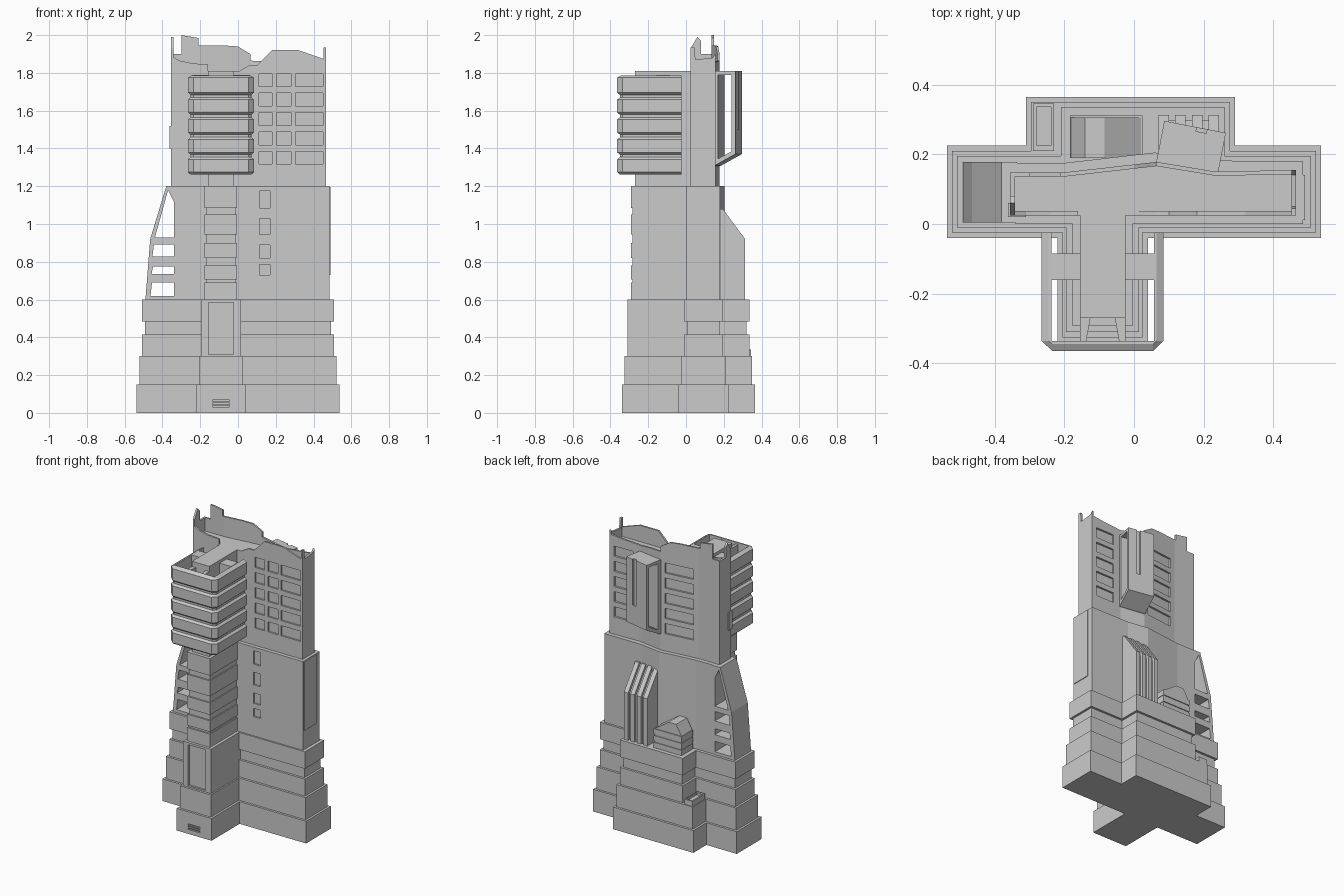
import bpy, bmesh, math
from mathutils import Matrix

if "Cube" in bpy.data.objects:
    bpy.data.objects.remove(bpy.data.objects["Cube"])


def loft(name, rings):
    """Closed solid through rings of 3D points."""
    bm = bmesh.new()
    vs = [[bm.verts.new(p) for p in r] for r in rings]
    n = len(vs[0])
    for a, b in zip(vs, vs[1:]):
        for i in range(n):
            j = (i + 1) % n
            bm.faces.new((a[i], a[j], b[j], b[i]))
    bm.faces.new(vs[0][::-1])
    bm.faces.new(vs[-1])
    bmesh.ops.recalc_face_normals(bm, faces=bm.faces)
    me = bpy.data.meshes.new(name)
    bm.to_mesh(me)
    bm.free()
    ob = bpy.data.objects.new(name, me)
    bpy.context.collection.objects.link(ob)
    return ob


def prism(name, pts, lo, hi, axis='z'):
    put = {'z': lambda u, v, w: (u, v, w), 'y': lambda u, v, w: (u, w, v),
           'x': lambda u, v, w: (w, u, v)}[axis]
    return loft(name, [[put(u, v, w) for u, v in pts] for w in (lo, hi)])


def box(name, x0, x1, y0, y1, z0, z1):
    return prism(name, [(x0, y0), (x1, y0), (x1, y1), (x0, y1)], z0, z1)


def cut(target, cutters):
    """Subtract all cutters, then remove them."""
    bpy.context.view_layer.objects.active = target
    for c in cutters:
        c.hide_render = True
        m = target.modifiers.new("cut", 'BOOLEAN')
        m.operation, m.solver, m.object = 'DIFFERENCE', 'EXACT', c
        bpy.ops.object.modifier_apply(modifier=m.name)
        bpy.data.objects.remove(c)


# stepped cross-shaped base
def cross(d, back_left):
    return [(-.537 + d, -.04 + d), (-.22 + d, -.04 + d), (-.22 + d, -.34 + d),
            (.04 - d, -.34 + d), (.04 - d, -.04 + d), (.537 - d, -.04 + d),
            (.537 - d, .225 - d), (.29 - d, .225 - d), (.29 - d, .365 - d),
            (back_left + d, .365 - d), (back_left + d, .225 - d), (-.537 + d, .225 - d)]


base = prism("base_tier", cross(0, -.31), 0, .15)
cut(base, [box("c", -.135, -.045, -.4, -.332, z, z + .008) for z in (.03, .045, .06)])
prism("second_tier", cross(.015, -.31), .15, .30)
for d, z0, z1 in ((.03, .30, .415), (.045, .415, .485), (.03, .485, .60)):
    p = cross(d, -.24)
    prism("upper_tier", p[:2] + p[4:], z0, z1)

# front stem with door panel
stem = box("stem_base", -.195, .015, -.31, .02, .30, .60)
cut(stem, [box("c", -.155, -.025, -.4, -.298, .31, .585)])
box("stem_core", -.155, -.025, -.27, .05, .60, 1.81)
box("stem_shaft", -.168, -.012, -.282, .02, .60, 1.19)
for z0, z1 in ((.705, .78), (.82, .90), (.945, 1.05), (1.085, 1.20)):
    box("stem_band", -.177, -.005, -.292, .01, z0, z1)
box("stem_foot", -.177, -.005, -.292, .01, .60, .69)

# middle body with bent rear wall
mid = prism("middle_body", [(-.34, 0), (.485, 0), (.485, .18), (.2, .182), (.06, .205),
                            (-.2, .175), (-.34, .175)], .60, 1.20)
cut(mid, [box("c", .115, .17, -.05, .01, a, b) for a, b in
          ((.73, .785), (.82, .89), (.945, 1.03), (1.085, 1.175))])
box("side_panel", .48, .49, .012, .14, .73, 1.197)

# upper body with window grid front and rear
BACK = [(-.355, .148), (-.2, .148), (.065, .178), (.235, .15), (.465, .155)]
top = prism("upper_body", [(-.355, .025), (.465, .025)] + BACK[::-1], 1.20, 1.81)
cuts = []
for i in range(5):
    z = 1.317 + .1025 * i
    for x0, x1 in ((.11, .18), (.205, .28), (.305, .45)):
        cuts.append(box("c", x0, x1, 0, .036, z, z + .068))
    cuts.append(box("c", .29, .43, .14, .2, z, z + .068))
    tilted = box("c", -.1, .1, -.012, .05, z, z + .068)
    tilted.matrix_world = Matrix.Translation((-.065, .163, 0)) @ Matrix.Rotation(math.atan2(.03, .265), 4, 'Z')
    cuts.append(tilted)
bpy.context.view_layer.update()
cut(top, cuts)
box("side_block", -.362, -.31, .02, .06, 1.40, 1.52)

# broken parapet: front, sides, rear
prism("front_parapet_left", [(-.355, 1.8), (-.16, 1.8), (-.16, 1.845), (-.24, 1.85),
                             (-.31, 1.865), (-.355, 1.89)], .025, .037, 'y')
prism("front_parapet_right", [(.01, 1.8), (.465, 1.8), (.465, 1.87), (.32, 1.92), (.18, 1.92),
                              (.10, 1.84), (.06, 1.84), (.01, 1.812)], .025, .037, 'y')
prism("left_parapet", [(.025, 1.8), (.025, 1.93), (.06, 1.99), (.08, 1.97), (.08, 1.9),
                       (.148, 1.9), (.148, 1.8)], -.355, -.342, 'x')
prism("right_parapet", [(.025, 1.8), (.025, 1.935), (.045, 1.935), (.05, 1.87),
                        (.14, 1.88), (.155, 1.9), (.155, 1.8)], .452, .465, 'x')


def back_y(x):
    for (xa, ya), (xb, yb) in zip(BACK, BACK[1:]):
        if xa <= x <= xb:
            return ya + (yb - ya) * (x - xa) / (xb - xa)


edge = [(-.355, 1.9), (-.3, 1.9), (-.3, 2.0), (-.21, 1.985), (-.21, 1.945), (-.2, 1.945), (-.07, 1.945),
        (0, 1.94), (.065, 1.90), (.065, 1.865), (.15, 1.86), (.235, 1.85), (.38, 1.86), (.465, 1.87)]
for (xa, za), (xb, zb) in zip(edge, edge[1:]):
    if xb > xa:
        ends = [(xa, za, back_y(xa)), (xb, zb, back_y(xb))]
        loft("rear_parapet", [[(x, y - .012, 1.8), (x, y, 1.8), (x, y, z), (x, y - .012, z)]
                              for x, z, y in ends])


# banded U-shaped pod around the stem top
def pod_ring(d, z):
    return [(x, y, z) for x, y in (
        (-.265 + d, -.025), (-.265 + d, -.335), (-.235, -.364 + d), (.055, -.364 + d),
        (.085 - d, -.335), (.085 - d, -.025), (.058, -.025), (.058, -.335),
        (-.237, -.335), (-.237, -.025))]


rings = []
for i in range(5):
    z0 = 1.262 + .1055 * i
    z1 = z0 + (.103 if i == 4 else .092)
    rings += [pod_ring(.014, z0), pod_ring(0, z0 + .012), pod_ring(0, z1 - .012),
              pod_ring(.02 if i == 4 else .014, z1)]
loft("pod_shell", rings)
box("pod_connector", -.24, .06, -.16, -.085, 1.70, 1.79)
for s in (-1, 1):
    prism("pod_strut", [(-.09 + s * .065, -.27), (-.09 + s * .035, -.27),
                        (-.09 + s * .048, -.34), (-.09 + s * .065, -.34)], 1.66, 1.775)

# left buttress with through slots
but = prism("buttress", [(-.335, .6), (-.49, .6), (-.465, .92), (-.38, 1.2), (-.335, 1.2)], .005, .178, 'y')
slots = [prism("c", [(-.463 + s, a), (-.34, a), (-.34, b), (-.455 + s, b)], -.1, .3, 'y')
         for a, b, s in ((.62, .69, 0), (.735, .775, .005), (.828, .892, .01))]
slots.append(prism("c", [(-.44, .928), (-.34, .928), (-.34, 1.12), (-.37, 1.18)], -.1, .3, 'y'))
cut(but, slots)

# rear fins, rear dome and corner box on the base
for i in range(4):
    x = .07 + i * .048
    prism("rear_fin", [(.15, .6), (.313, .6), (.313, .92), (.195, 1.08), (.15, 1.08)], x, x + .03, 'x')
prism("fin_backing", [(.15, .6), (.297, .6), (.297, .91), (.18, 1.07), (.15, 1.07)], .075, .24, 'x')
prism("rear_dome", [(-.18, .6), (.02, .6), (.02, .73), (-.085, .80), (-.14, .80), (-.18, .73)], .19, .305, 'y')
for z in (.602, .648, .694):
    box("dome_band", -.184, .024, .19, .311, z, z + .036)
corner = box("corner_box", -.29, -.23, .21, .345, .30, .335)
cut(corner, [box("c", -.28, -.238, .225, .335, .32, .4)])

# rotated hollow rear box
frame = prism("rear_box", [(-.02, 1.30), (.01, 1.31), (.12, 1.37), (.12, 1.81), (-.02, 1.81)], 0, .18, 'x')
cut(frame, [prism("c", [(.025, 1.345), (.10, 1.385), (.10, 1.79), (.025, 1.79)], -.1, .3, 'x'),
            box("c", .095, .125, .108, .2, 1.50, 1.9)])
frame.matrix_world = Matrix.Translation((.064, .178, 0)) @ Matrix.Rotation(math.radians(-11), 4, 'Z')
